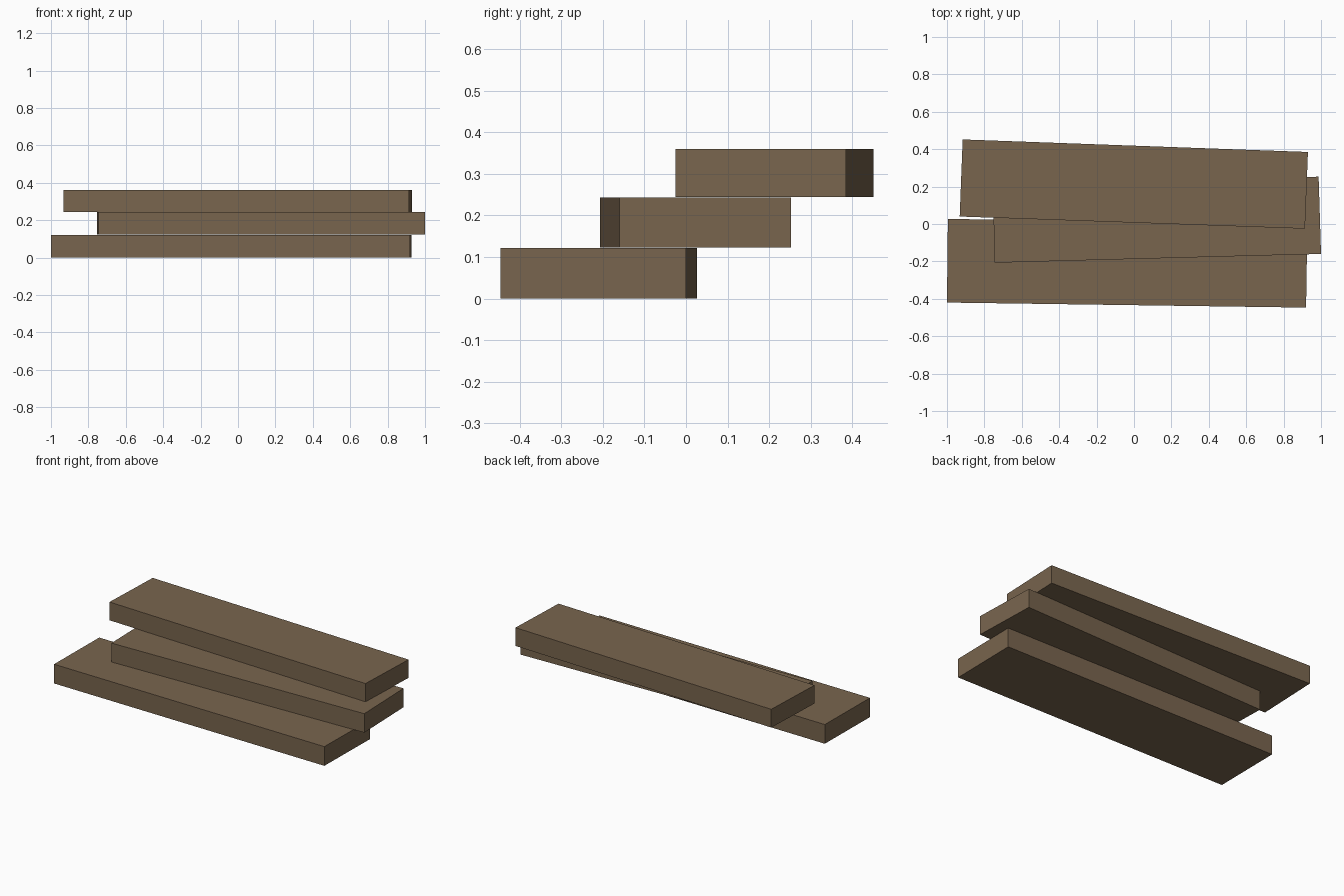
import bpy
import bmesh

cube = bpy.data.objects.get("Cube")
if cube:
    bpy.data.objects.remove(cube, do_unlink=True)

# Weathered brown wood
wood = bpy.data.materials.new("brown_wood")
wood.use_nodes = True
colour = (0.19, 0.13, 0.076, 1.0)
wood.diffuse_color = colour
wood.node_tree.nodes["Principled BSDF"].inputs["Base Color"].default_value = colour


def plank(name, outline, bottom, top):
    """Extrude a slightly skewed four-cornered outline into a board."""
    mesh = bpy.data.meshes.new(name)
    bm = bmesh.new()
    base = bm.faces.new([bm.verts.new((x, y, bottom)) for x, y in outline])
    ext = bmesh.ops.extrude_face_region(bm, geom=[base], use_keep_orig=True)
    for item in ext["geom"]:
        if isinstance(item, bmesh.types.BMVert):
            item.co.z = top
    bmesh.ops.recalc_face_normals(bm, faces=bm.faces)
    bm.to_mesh(mesh)
    bm.free()
    mesh.materials.append(wood)
    obj = bpy.data.objects.new(name, mesh)
    bpy.context.collection.objects.link(obj)
    return obj


# Three staggered boards, each resting on the one below
plank("bottom_plank", [(-1, -0.42), (0.92, -0.447), (0.927, 0), (-0.995, 0.027)], 0, 0.122)
plank("middle_plank", [(-0.745, -0.207), (1, -0.16), (0.987, 0.253), (-0.755, 0.207)], 0.123, 0.243)
plank("top_plank", [(-0.932, 0.04), (0.914, -0.025), (0.93, 0.385), (-0.916, 0.452)], 0.244, 0.36)
